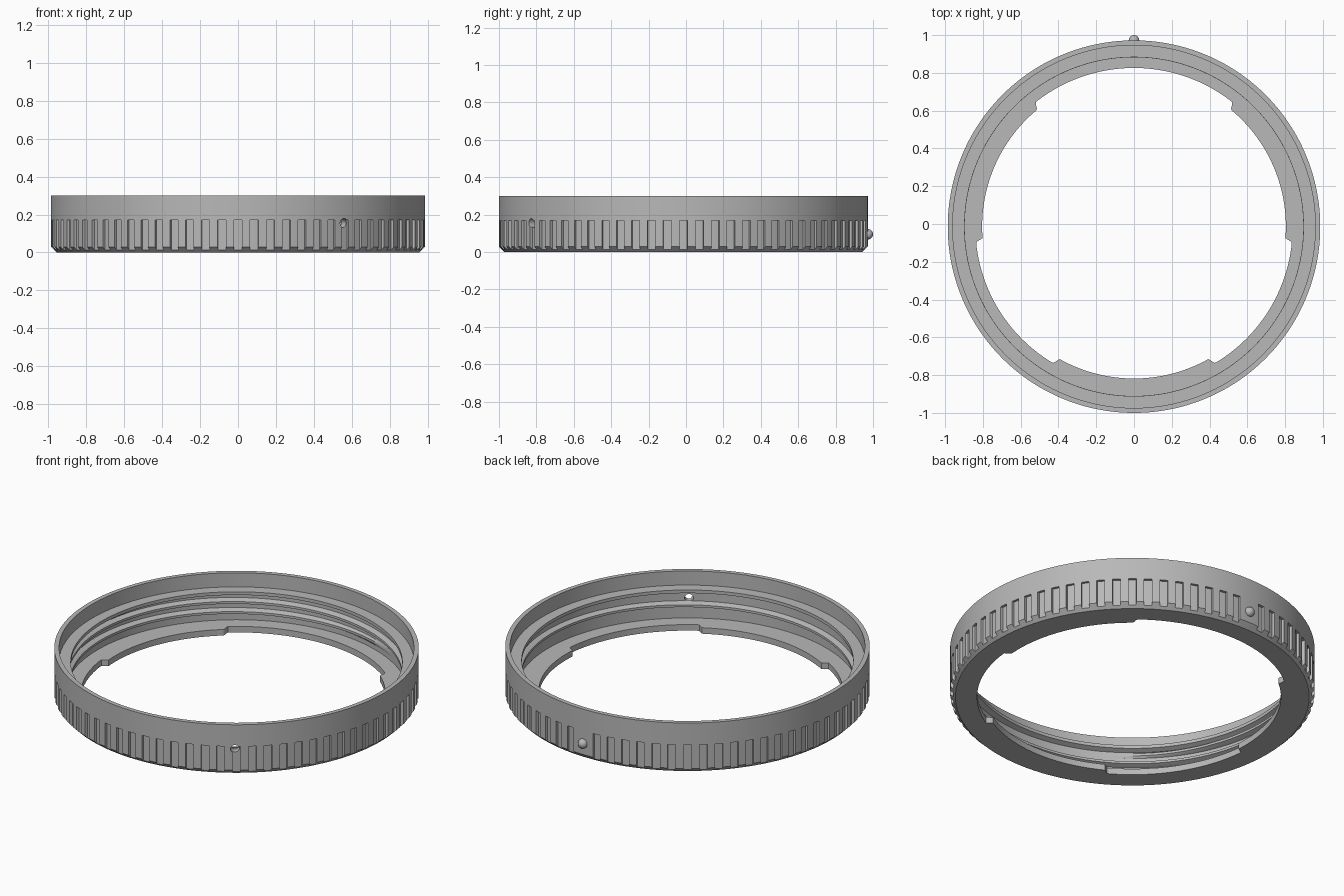
import bpy, bmesh, math
from mathutils import Vector

if "Cube" in bpy.data.objects:
    bpy.data.objects.remove(bpy.data.objects["Cube"], do_unlink=True)

R = 0.986            # outer radius
CY = -0.014          # ring centre in y
WALL = 0.925         # inner wall radius
FLOOR = 0.036        # flange thickness
RIBS = 72

grey = bpy.data.materials.new("satin grey")
grey.use_nodes = True
grey.diffuse_color = (0.48, 0.48, 0.48, 1)
grey.node_tree.nodes["Principled BSDF"].inputs["Base Color"].default_value = (0.48, 0.48, 0.48, 1)


def finish(name, bm):
    bmesh.ops.remove_doubles(bm, verts=bm.verts, dist=1e-5)
    bmesh.ops.recalc_face_normals(bm, faces=bm.faces)
    mesh = bpy.data.meshes.new(name)
    bm.to_mesh(mesh)
    bm.free()
    ob = bpy.data.objects.new(name, mesh)
    ob.data.materials.append(grey)
    bpy.context.collection.objects.link(ob)
    return ob


def smooth(ob):
    bpy.ops.object.select_all(action='DESELECT')
    ob.select_set(True)
    bpy.context.view_layer.objects.active = ob
    bpy.ops.object.shade_smooth_by_angle(angle=math.radians(30))


def sweep(name, sections, closed):
    """Join (angle, [(radius, z), ...]) sections around the ring axis."""
    bm = bmesh.new()
    loops = []
    for deg, pts in sections:
        a = math.radians(deg)
        loops.append([bm.verts.new((r * math.cos(a), CY + r * math.sin(a), z)) for r, z in pts])
    pairs = list(zip(loops, loops[1:]))
    if closed:
        pairs.append((loops[-1], loops[0]))
    else:
        bm.faces.new(loops[0])
        bm.faces.new(loops[-1])
    n = len(loops[0])
    for p, q in pairs:
        for i in range(n):
            j = (i + 1) % n
            bm.faces.new((p[i], p[j], q[j], q[i]))
    return finish(name, bm)


def flange_radius(deg):
    """Three inward lugs with eased ends."""
    r = 0.84
    for start, end in ((-5, 51), (129, 185), (240, 300)):
        mid, half = (start + end) / 2, (end - start) / 2
        off = abs((deg - mid + 180) % 360 - 180)
        t = min(max((half + 0.8 - off) / 1.6, 0), 1)
        r -= 0.036 * t * t * (3 - 2 * t)
    return r


def ring_profile(deg, grip):
    ri = flange_radius(deg)
    return [(ri, 0), (0.957, 0), (grip, grip - 0.957), (grip, 0.17), (R, 0.17), (R, 0.3),
            (0.96, 0.3), (0.96, 0.216), (0.897, 0.216), (0.897, 0.197),
            (WALL, 0.185), (WALL, FLOOR), (ri, FLOOR)]


# Main ring with grip grooves; the groove under the index bump is left out
sections = []
pitch = 360 / RIBS
for k in range(RIBS):
    c = 90 + k * pitch
    deep = R if k == 0 else 0.971
    for off, r in ((-1.27, R), (-1.22, deep), (-0.6, deep), (0, deep), (0.6, deep),
                   (1.22, deep), (1.27, R), (1.9, R), (2.5, R), (3.1, R)):
        sections.append((c + off, ring_profile(c + off, r)))
ring = sweep("ring_body", sections, True)

# Small radial hole through the wall
ha = math.radians(-55.5)
bm = bmesh.new()
bmesh.ops.create_cone(bm, cap_ends=True, segments=24, radius1=0.024, radius2=0.024, depth=0.2)
direction = Vector((math.cos(ha), math.sin(ha), 0))
rot = direction.to_track_quat('Z', 'Y').to_matrix()
bmesh.ops.rotate(bm, verts=bm.verts, matrix=rot)
bmesh.ops.translate(bm, verts=bm.verts, vec=direction * 0.97 + Vector((0, CY, 0.155)))
cutter = finish("hole_cutter", bm)
cutter.hide_render = True
mod = ring.modifiers.new("hole", 'BOOLEAN')
mod.operation = 'DIFFERENCE'
mod.solver = 'EXACT'
mod.object = cutter
bpy.context.view_layer.objects.active = ring
bpy.ops.object.modifier_apply(modifier=mod.name)
bpy.data.objects.remove(cutter, do_unlink=True)
smooth(ring)

# Helical inner thread, fading into the wall at both ends
thread = []
steps = 270
for i in range(steps + 1):
    deg = 60 + 2 * i
    z = 0.08 + 0.06 * (deg - 60) / 360
    h = 0.028 * min(1, i / 20, (steps - i) / 20)
    tip = WALL - h - 0.0005
    thread.append((deg, [(WALL + 0.008, z - 0.02), (WALL, z - 0.018), (tip, z - 0.007),
                         (tip, z + 0.007), (WALL, z + 0.018), (WALL + 0.008, z + 0.02)]))
smooth(sweep("inner_thread", thread, False))

# Index bump on the back
bm = bmesh.new()
bmesh.ops.create_uvsphere(bm, u_segments=24, v_segments=16, radius=0.028)
bmesh.ops.translate(bm, verts=bm.verts, vec=(0, R + CY, 0.095))
smooth(finish("index_bump", bm))
